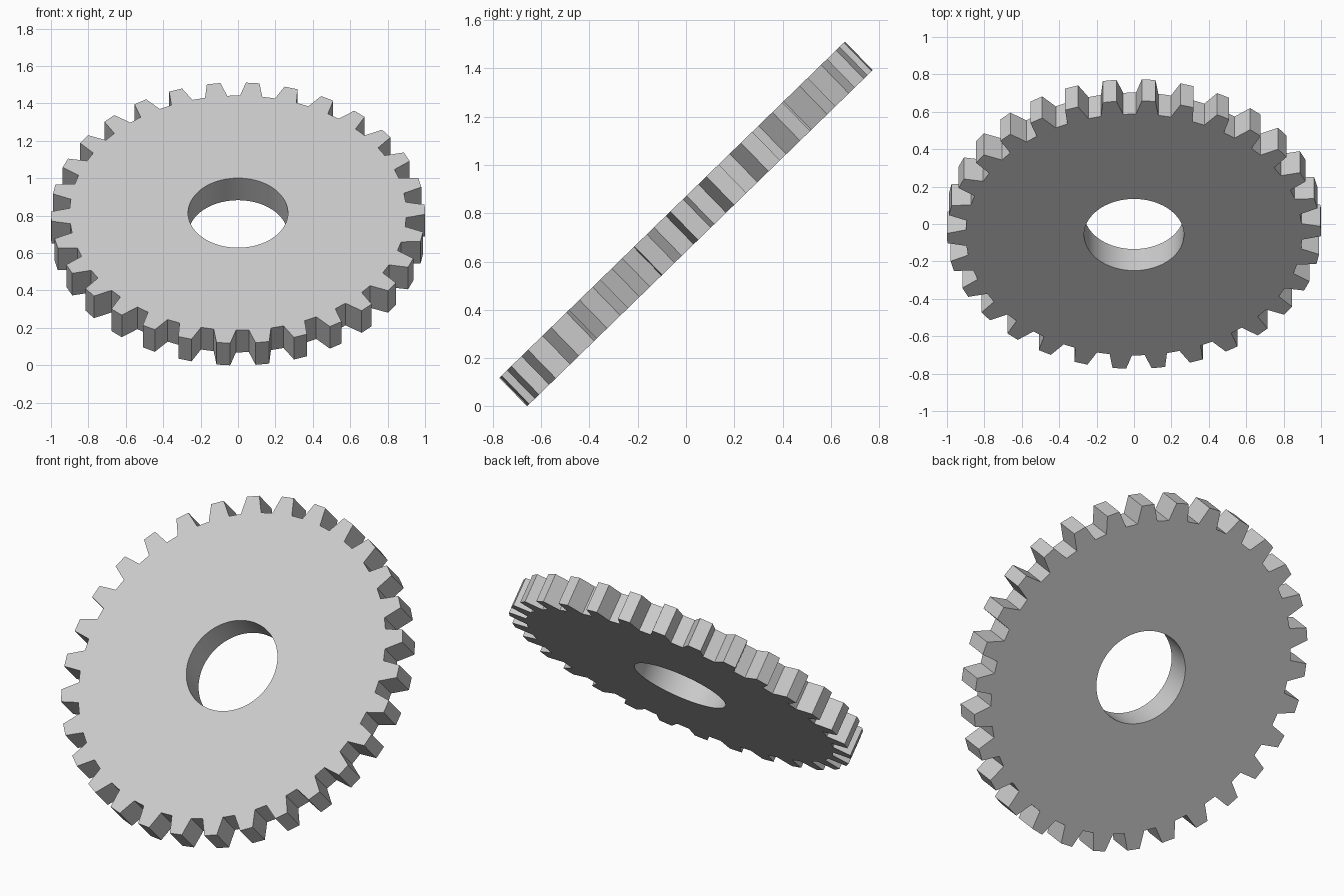
import bpy, bmesh
from math import radians, cos, sin
from mathutils import Matrix, Vector

cube = bpy.data.objects.get("Cube")
if cube:
    bpy.data.objects.remove(cube, do_unlink=True)

TEETH, TIP_R, ROOT_R, HOLE_R, THICK = 30, 1.0, 0.9, 0.267, 0.165
TILT, PHASE = 44.2, 1.5          # degrees
TIP_HALF, ROOT_HALF = 2.1, 3.8   # half tooth widths, degrees

# One grey metal
metal = bpy.data.materials.new("grey metal")
metal.use_nodes = True
grey = (0.6, 0.6, 0.6, 1)
metal.diffuse_color = grey
metal.node_tree.nodes["Principled BSDF"].inputs["Base Color"].default_value = grey


def polar(radius, degrees, z):
    a = radians(degrees)
    return Vector((radius * cos(a), radius * sin(a), z))


# Tooth outline, four corners per tooth
pitch = 360 / TEETH
tooth = [(ROOT_R, -ROOT_HALF), (TIP_R, -TIP_HALF), (TIP_R, TIP_HALF), (ROOT_R, ROOT_HALF)]
outline = [(r, PHASE + k * pitch + a) for k in range(TEETH) for r, a in tooth]
n = len(outline)
bore = [(HOLE_R, PHASE + (i - 1.5) * 360 / n) for i in range(n)]

# Four rings of vertices, joined into a closed toothed washer
bm = bmesh.new()
rings = [[bm.verts.new(polar(r, a, z)) for r, a in loop]
         for loop, z in ((outline, -THICK / 2), (outline, THICK / 2),
                         (bore, THICK / 2), (bore, -THICK / 2))]
for k, ring in enumerate(rings):
    following = rings[(k + 1) % 4]
    for i in range(n):
        j = (i + 1) % n
        bm.faces.new((ring[i], ring[j], following[j], following[i]))
bmesh.ops.recalc_face_normals(bm, faces=bm.faces)

# Lean the wheel back and rest it on the ground
bmesh.ops.transform(bm, matrix=Matrix.Rotation(radians(TILT), 4, 'X'), verts=bm.verts)
low = min(v.co.z for v in bm.verts)
bmesh.ops.translate(bm, vec=(0, 0, -low), verts=bm.verts)

mesh = bpy.data.meshes.new("gear_wheel")
bm.to_mesh(mesh)
bm.free()
mesh.materials.append(metal)
gear = bpy.data.objects.new("gear_wheel", mesh)
bpy.context.collection.objects.link(gear)

# Smooth bore, crisp teeth
bpy.ops.object.select_all(action='DESELECT')
gear.select_set(True)
bpy.context.view_layer.objects.active = gear
bpy.ops.object.shade_smooth_by_angle(angle=radians(20))
